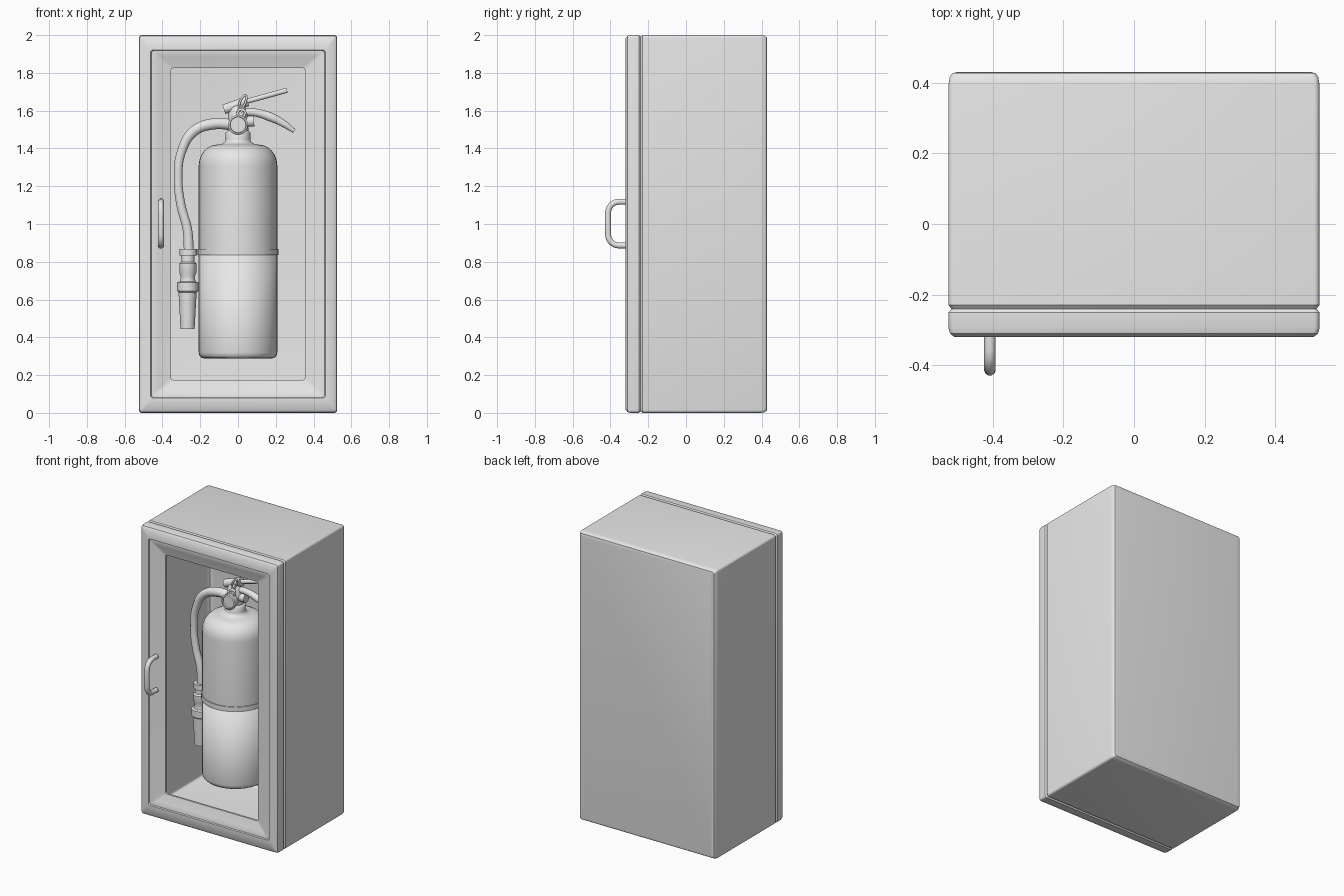
import bpy, bmesh, math
from mathutils import Vector

if "Cube" in bpy.data.objects:
    bpy.data.objects.remove(bpy.data.objects["Cube"])

grey = bpy.data.materials.new("plain_grey")
grey.diffuse_color = (0.8, 0.8, 0.8, 1)
grey.use_nodes = True
grey.node_tree.nodes["Principled BSDF"].inputs["Base Color"].default_value = grey.diffuse_color
CY = -0.03  # depth of the extinguisher axis


def finish(obj, angle=None):
    obj.data.materials.clear()
    obj.data.materials.append(grey)
    bpy.ops.object.select_all(action='DESELECT')
    obj.select_set(True)
    bpy.context.view_layer.objects.active = obj
    if angle:
        bpy.ops.object.shade_smooth_by_angle(angle=math.radians(angle))
    else:
        bpy.ops.object.shade_smooth()
    return obj


def from_bmesh(name, bm, angle=None):
    me = bpy.data.meshes.new(name)
    bmesh.ops.recalc_face_normals(bm, faces=bm.faces[:])
    bm.to_mesh(me)
    bm.free()
    obj = bpy.data.objects.new(name, me)
    bpy.context.collection.objects.link(obj)
    return finish(obj, angle)


def bridge(bm, a, b):
    n = len(a)
    for i in range(n):
        bm.faces.new((a[i], a[(i + 1) % n], b[(i + 1) % n], b[i]))


def rounded_loft(name, rings, cap=False, angle=35):
    """Rings are (half width, half height, y, corner radius)."""
    bm = bmesh.new()
    prev = None
    for hx, hz, y, r in rings:
        ring = []
        for q, (sx, sz) in enumerate(((1, 1), (-1, 1), (-1, -1), (1, -1))):
            for k in range(5):
                a = math.pi / 2 * (q + k / 4)
                ring.append(bm.verts.new((sx * (hx - r) + r * math.cos(a), y,
                                          1 + sz * (hz - r) + r * math.sin(a))))
        if prev:
            bridge(bm, prev, ring)
        prev = ring
    if cap:
        bm.faces.new(prev)
    return from_bmesh(name, bm, angle)


def lathe(name, profile, x=0, y=CY, z=0, front=False, n=40, angle=None):
    """Spin (radius, height) about z, or about y when front is set."""
    bm = bmesh.new()
    prev = None
    for r, h in profile:
        ring = []
        for i in range(n):
            a = 2 * math.pi * i / n
            u, v = r * math.cos(a), r * math.sin(a)
            ring.append(bm.verts.new((x + u, y - h, z + v) if front else (x + u, y + v, z + h)))
        if prev:
            bridge(bm, prev, ring)
        else:
            bm.faces.new(ring)
        prev = ring
    bm.faces.new(prev)
    return from_bmesh(name, bm, angle)


def tube(name, pts, radius, taper=None, smooth=True, closed=False):
    """Round tube through points, with an optional radius factor for each."""
    cu = bpy.data.curves.new(name, 'CURVE')
    cu.dimensions = '3D'
    cu.bevel_depth = radius
    cu.bevel_resolution = 3
    cu.use_fill_caps = True
    cu.resolution_u = 8
    sp = cu.splines.new('BEZIER' if smooth else 'POLY')
    points = sp.bezier_points if smooth else sp.points
    points.add(len(pts) - 1)
    for i, (p, c) in enumerate(zip(points, pts)):
        p.co = c if smooth else (*c, 1)
        p.radius = taper[i] if taper else 1
        if smooth:
            p.handle_left_type = p.handle_right_type = 'AUTO'
    sp.use_cyclic_u = closed
    obj = bpy.data.objects.new(name, cu)
    bpy.context.collection.objects.link(obj)
    bpy.ops.object.select_all(action='DESELECT')
    obj.select_set(True)
    bpy.context.view_layer.objects.active = obj
    bpy.ops.object.convert(target='MESH')
    return finish(bpy.context.view_layer.objects.active, 50)


def hoop(name, centre, r, thick, tilt=1.0, lean=0.0):
    """Ring facing the front, squashed by tilt and leaned sideways."""
    pts = []
    for i in range(24):
        a = 2 * math.pi * i / 24
        u, v = r * tilt * math.cos(a), r * math.sin(a)
        pts.append(Vector(centre) + Vector((u * math.cos(lean) + v * math.sin(lean), 0,
                                            v * math.cos(lean) - u * math.sin(lean))))
    return tube(name, pts, thick, smooth=False, closed=True)


# Open thin cabinet shell
rounded_loft("cabinet_shell", [
    (0.517, 0.992, -0.24, 0.012), (0.525, 1.0, -0.23, 0.015), (0.525, 1.0, 0.395, 0.015),
    (0.522, 0.997, 0.415, 0.015), (0.514, 0.989, 0.427, 0.015),
    (0.5, 0.975, 0.43, 0.015)], cap=True)

# Door frame with rounded rim and sloping inner moulding
rounded_loft("door_frame", [
    (0.355, 0.827, -0.275, 0.015), (0.517, 0.992, -0.24, 0.012), (0.525, 1.0, -0.25, 0.015),
    (0.525, 1.0, -0.295, 0.015), (0.521, 0.996, -0.31, 0.015), (0.508, 0.983, -0.32, 0.015),
    (0.463, 0.922, -0.32, 0.015), (0.459, 0.918, -0.312, 0.015),
    (0.44, 0.902, -0.311, 0.015), (0.42, 0.885, -0.304, 0.015),
    (0.355, 0.827, -0.288, 0.015), (0.355, 0.827, -0.275, 0.015)])

# Door pull
corner = [(math.sin(math.radians(a)), math.cos(math.radians(a))) for a in (0, 22, 45, 68, 90)]
upper = [(-0.408, -0.355 - 0.058 * s, 1.06 + 0.058 * c) for s, c in corner]
lower = [(x, y, 2.004 - z) for x, y, z in reversed(upper)]
tube("door_pull", [(-0.408, -0.31, 1.118)] + upper + lower + [(-0.408, -0.31, 0.886)],
     0.0165, smooth=False)

# Extinguisher tank: lower half with a lip, and upper half with a shoulder
lathe("tank_lower", [(0.17, 0.287), (0.192, 0.291), (0.204, 0.302), (0.208, 0.32),
                     (0.208, 0.835), (0.2, 0.837)])
dome = [(0.11 + 0.098 * math.cos(math.radians(a)), 1.31 + 0.11 * math.sin(math.radians(a)))
        for a in range(0, 91, 15)]
lathe("tank_upper", [(0.2, 0.834), (0.209, 0.838), (0.209, 0.87)] + dome +
      [(0.085, 1.425), (0.069, 1.435), (0.065, 1.45), (0.065, 1.485), (0.055, 1.495)], angle=50)

# Strap and hose clip beside the tank
lathe("tank_strap", [(0.205, 0.836), (0.214, 0.836), (0.214, 0.868), (0.205, 0.868)], angle=30)
lathe("hose_clip", [(0.046, 0.833), (0.046, 0.868)], x=-0.263, n=24, angle=30)

# Valve
lathe("valve_body", [(0.05, 1.47), (0.055, 1.49), (0.052, 1.58), (0.04, 1.615), (0.025, 1.63)],
      n=24, angle=50)
tube("valve_outlet", [(0.0, CY, 1.54), (0.085, CY, 1.545)], 0.03, smooth=False)

# Pressure gauge
lathe("gauge_case", [(0.03, 0), (0.045, 0.03), (0.052, 0.06), (0.052, 0.078), (0.043, 0.082),
                     (0.041, 0.072)], y=CY, z=1.525, front=True, n=32, angle=40)

# Hose and nozzle
tube("hose", [(-0.02, CY, 1.525), (-0.13, CY, 1.53), (-0.235, CY, 1.49), (-0.3, CY, 1.38),
              (-0.317, CY, 1.25), (-0.302, CY, 1.1), (-0.268, CY, 0.97), (-0.26, CY, 0.85)],
     0.025, [1.25, 1.25, 1.15, 1, 0.95, 1, 1.05, 1.1])
lathe("nozzle", [(0.036, 0.85), (0.036, 0.80), (0.045, 0.79), (0.045, 0.74), (0.036, 0.72),
                 (0.042, 0.695), (0.056, 0.69), (0.056, 0.645), (0.046, 0.635)],
      x=-0.266, n=24, angle=40)
lathe("nozzle_horn", [(0.048, 0.64), (0.037, 0.443), (0.03, 0.443), (0.03, 0.5)],
      x=-0.267, n=24, angle=40)

# Squeeze lever and carrying handle
tube("lever_base", [(-0.075, CY, 1.607), (0.05, CY, 1.65)], 0.03, [0.9, 0.95], smooth=False)
tube("squeeze_lever", [(0.03, CY, 1.645), (0.26, CY, 1.708)], 0.014, smooth=False)
tube("carrying_handle", [(0.01, CY, 1.59), (0.09, CY, 1.59), (0.17, CY, 1.567),
                         (0.24, CY, 1.532), (0.298, CY, 1.492)], 0.02, [1, 1.1, 1.25, 1, 0.6])

# Safety pin with its pull rings
hoop("pin_ring", (0.025, -0.075, 1.645), 0.04, 0.006, tilt=0.35, lean=0.4)
hoop("pin_eye", (0.018, -0.085, 1.587), 0.02, 0.007)
tube("safety_pin", [(0.018, -0.09, 1.6), (0.018, 0.03, 1.6)], 0.009, smooth=False)
